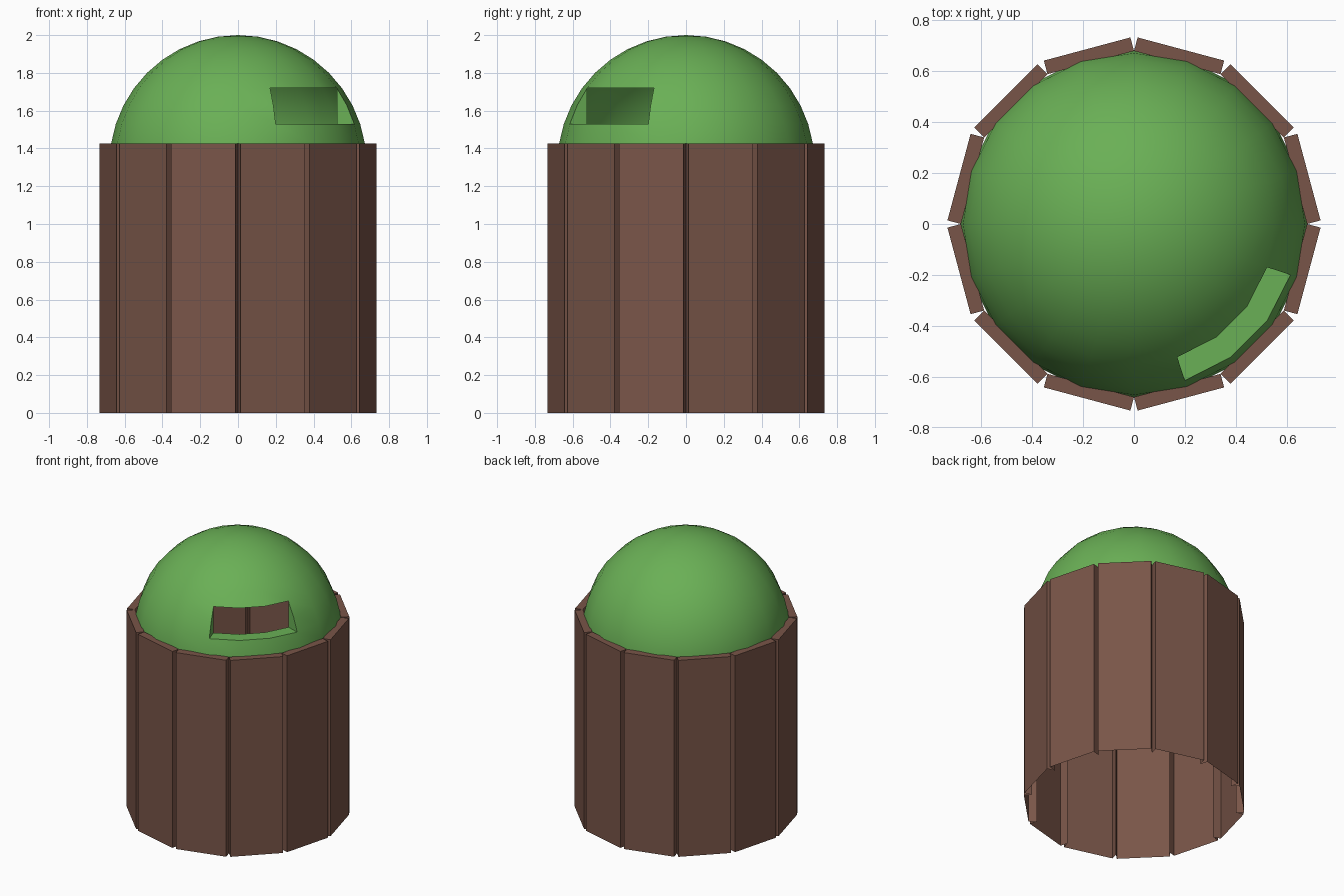
import bpy, bmesh, math
from mathutils import Vector

if "Cube" in bpy.data.objects:
    bpy.data.objects.remove(bpy.data.objects["Cube"])

R = 0.68            # radius of dome and of the plank ring
DOME_Z = 1.32       # height of the dome's equator
WALL_TOP = 1.425
PLANK_DEPTH = 0.055


def material(name, rgb):
    m = bpy.data.materials.new(name)
    m.diffuse_color = (*rgb, 1)
    m.use_nodes = True
    m.node_tree.nodes["Principled BSDF"].inputs["Base Color"].default_value = m.diffuse_color
    return m


def finish(bm, name, mat, smooth=False):
    me = bpy.data.meshes.new(name)
    for f in bm.faces:
        f.smooth = smooth
    bm.to_mesh(me)
    bm.free()
    me.materials.append(mat)
    ob = bpy.data.objects.new(name, me)
    bpy.context.collection.objects.link(ob)
    return ob


def on_sphere(lat, lon):
    lat, lon = math.radians(lat), math.radians(lon)
    return Vector((R * math.cos(lat) * math.cos(lon),
                   R * math.cos(lat) * math.sin(lon),
                   DOME_Z + R * math.sin(lat)))


brown = material("wood brown", (0.191, 0.091, 0.065))
green = material("leaf green", (0.144, 0.434, 0.092))

# Planks: raised panels on a 12-sided ring, open at the back and bottom
bm = bmesh.new()
for i in range(12):
    a0, a1 = math.radians(30 * i), math.radians(30 * i + 30)
    am = (a0 + a1) / 2
    push = Vector((math.cos(am), math.sin(am), 0)) * PLANK_DEPTH
    inner = [Vector((R * math.cos(a), R * math.sin(a), 0)) for a in (a0, a1)]
    plan = [inner[0], inner[0] + push, inner[1] + push, inner[1]]
    low = [bm.verts.new(p) for p in plan]
    high = [bm.verts.new(p + Vector((0, 0, WALL_TOP))) for p in plan]
    for j in range(3):
        bm.faces.new((low[j], low[j + 1], high[j + 1], high[j]))
    bm.faces.new(high)
finish(bm, "wall_planks", brown)

# Dome: upper half of a sphere with a slot opened at the front right
bm = bmesh.new()
bmesh.ops.create_uvsphere(bm, u_segments=20, v_segments=20, radius=R)
bmesh.ops.delete(bm, geom=[v for v in bm.verts if v.co.z < -0.01], context='VERTS')
slot = []
for f in bm.faces:
    c = f.calc_center_median()
    lat = math.degrees(math.atan2(c.z, c.xy.length))
    lon = math.degrees(math.atan2(c.y, c.x))
    if 18 < lat < 36 and -72 < lon < -18:
        slot.append(f)
bmesh.ops.delete(bm, geom=slot, context='FACES')
bmesh.ops.translate(bm, verts=bm.verts, vec=(0, 0, DOME_Z))
finish(bm, "dome", green, smooth=True)

# Slot ledge: flat sill and two wedge-shaped side walls
bm = bmesh.new()
lons = (-72, -54, -36, -18)
sill_z = on_sphere(18, 0).z


def sill_back(lon):
    p = on_sphere(36, lon)
    p.z = sill_z
    return p


for l0, l1 in zip(lons, lons[1:]):
    pts = (sill_back(l0), on_sphere(18, l0), on_sphere(18, l1), sill_back(l1))
    bm.faces.new([bm.verts.new(p) for p in pts])
for lon in (lons[0], lons[-1]):
    pts = [sill_back(lon), on_sphere(36, lon), on_sphere(27, lon), on_sphere(18, lon)]
    if lon == lons[0]:
        pts.reverse()
    f = bm.faces.new([bm.verts.new(p) for p in pts])
    f.normal_update()
    # face into the slot, towards longitude -45
    if f.normal.dot(on_sphere(27, -45) - pts[0]) < 0:
        f.normal_flip()
finish(bm, "slot_ledge", green)
